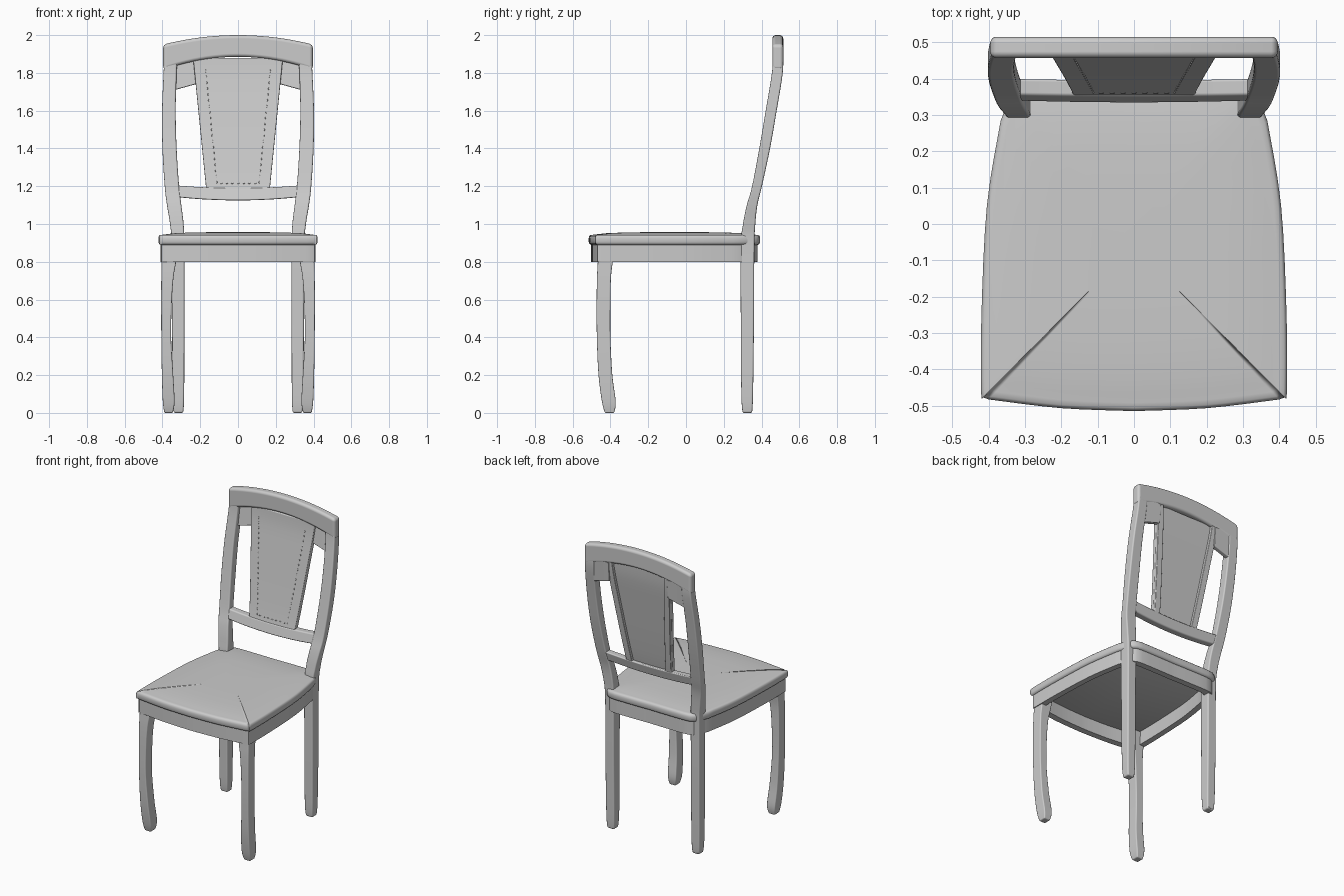
import bpy, bmesh
from mathutils import Vector

old = bpy.data.objects.get("Cube")
if old:
    bpy.data.objects.remove(old, do_unlink=True)

grey = bpy.data.materials.new("light_grey")
grey.use_nodes = True
grey.diffuse_color = (0.6, 0.6, 0.6, 1)
bsdf = grey.node_tree.nodes["Principled BSDF"]
bsdf.inputs["Base Color"].default_value = (0.6, 0.6, 0.6, 1)
bsdf.inputs["Roughness"].default_value = 0.6


def smooth(rows, n=5):
    """Catmull-Rom sampling through rows of numbers."""
    rows = [Vector(r) for r in rows]
    out = []
    for i in range(len(rows) - 1):
        a, b, c, d = rows[max(i - 1, 0)], rows[i], rows[i + 1], rows[min(i + 2, len(rows) - 1)]
        for k in range(n):
            t = k / n
            out.append(0.5 * (2 * b + (c - a) * t + (2 * a - 5 * b + 4 * c - d) * t * t
                              + (3 * b - a - 3 * c + d) * t ** 3))
    return out + [rows[-1]]


def loft(name, rings, bevel=0.0, wrap=False):
    """Skin closed rings of equal length; cap the ends, or wrap to a loop."""
    bm = bmesh.new()
    loops = [[bm.verts.new(p) for p in ring] for ring in rings]
    pairs = list(zip(loops, loops[1:])) + ([(loops[-1], loops[0])] if wrap else [])
    for a, b in pairs:
        for i in range(len(a)):
            j = (i + 1) % len(a)
            bm.faces.new((a[i], a[j], b[j], b[i]))
    if not wrap:
        bm.faces.new(loops[0])
        bm.faces.new(loops[-1])
    bmesh.ops.recalc_face_normals(bm, faces=bm.faces)
    return finish(name, bm, bevel)


def finish(name, bm, bevel=0.0):
    mesh = bpy.data.meshes.new(name)
    bm.to_mesh(mesh)
    bm.free()
    for p in mesh.polygons:
        p.use_smooth = True
    mesh.materials.append(grey)
    ob = bpy.data.objects.new(name, mesh)
    bpy.context.collection.objects.link(ob)
    if bevel:
        m = ob.modifiers.new("soft_edges", "BEVEL")
        m.width, m.segments = bevel, 4
        m.limit_method, m.angle_limit = "ANGLE", 0.7
        m.harden_normals = True
    return ob


def upright(name, rows, side, bevel):
    """Vertical bar from rows of (z, x0, x1, y0, y1)."""
    rings = [[(side * x0, y0, z), (side * x1, y0, z), (side * x1, y1, z), (side * x0, y1, z)]
             for z, x0, x1, y0, y1 in rows]
    return loft(name, rings, bevel)


def crossbar(name, x0, x1, low, high, front, back, bevel, steps=20):
    """Horizontal bar along x; low, high, front and back are functions."""
    rings = []
    for i in range(steps + 1):
        x = x0 + (x1 - x0) * i / steps
        lo, hi = low(x), high(x)
        rings.append([(x, front(lo), lo), (x, back(lo), lo), (x, back(hi), hi), (x, front(hi), hi)])
    return loft(name, rings, bevel)


# Rear legs running up into the leaning back posts
post = smooth([
    (0.0, 0.29, 0.34, 0.3, 0.35), (0.1, 0.285, 0.346, 0.293, 0.355),
    (0.5, 0.284, 0.349, 0.29, 0.36), (0.88, 0.284, 0.35, 0.29, 0.362),
    (1.0, 0.288, 0.36, 0.302, 0.367), (1.1, 0.3, 0.376, 0.322, 0.378),
    (1.2, 0.312, 0.388, 0.35, 0.402), (1.4, 0.325, 0.4, 0.388, 0.445),
    (1.6, 0.33, 0.402, 0.422, 0.48), (1.8, 0.325, 0.394, 0.455, 0.512),
    (1.91, 0.32, 0.388, 0.463, 0.512)])

# Front legs, straight outside, flared at the top and kicked back at the foot
leg = smooth([
    (0.0, 0.345, 0.39, -0.43, -0.38), (0.06, 0.336, 0.398, -0.445, -0.372),
    (0.2, 0.343, 0.403, -0.463, -0.39), (0.4, 0.354, 0.406, -0.472, -0.4),
    (0.6, 0.35, 0.407, -0.473, -0.4), (0.72, 0.341, 0.406, -0.471, -0.397),
    (0.8, 0.328, 0.404, -0.467, -0.388), (0.89, 0.32, 0.403, -0.464, -0.38)])

for label, side in (("left", 1), ("right", -1)):
    upright(label + "_back_post", post, side, 0.018)
    upright(label + "_front_leg", leg, side, 0.02)

# Seat outline: bowed front, sides tapering to the rear
half = smooth([(0, -0.515), (0.2, -0.507), (0.4, -0.483)], 4)
half += smooth([(0.416, -0.477), (0.421, -0.46), (0.42, -0.25), (0.405, 0.05),
                (0.367, 0.285)], 4)
half += smooth([(0.345, 0.34), (0.3, 0.387), (0.15, 0.392), (0, 0.39)], 3)
outline = half + [Vector((-p.x, p.y)) for p in reversed(half[1:-1])]


def scaled(s, z):
    return [(p.x * s, -0.06 + (p.y + 0.06) * s, z) for p in outline]


# Seat slab with a rounded rim and a gently domed top
rim = [(0.972, 0.89), (0.99, 0.894), (1, 0.904), (1, 0.926), (0.994, 0.936), (0.98, 0.942),
       (0.95, 0.943), (0.9, 0.946), (0.8, 0.951), (0.6, 0.955), (0.3, 0.957)]
loft("seat", [scaled(s, z) for s, z in rim])

# Apron ring under the seat
loft("apron", [scaled(0.972, 0.8), scaled(0.972, 0.895), scaled(0.88, 0.895), scaled(0.88, 0.8)],
     0.006, wrap=True)


# Front surface of the leaning back at height z
def lean(z):
    rows = [(r[0], r[3]) for r in post]
    for (za, ya), (zb, yb) in zip(rows, rows[1:]):
        if za <= z <= zb:
            return ya + (yb - ya) * (z - za) / (zb - za)
    return rows[-1][1]


# Arched crest rail
crest = crossbar("crest_rail", -0.396, 0.396,
                 lambda x: 1.885 - 0.045 * (x / 0.32) ** 2,
                 lambda x: 2.0 - 0.05 * (x / 0.396) ** 2,
                 lambda z: 0.457, lambda z: 0.515, 0.018)

# Lower back rail, sagging slightly
crossbar("lower_back_rail", -0.32, 0.32,
         lambda x: 1.125 + 0.015 * (x / 0.3) ** 2,
         lambda x: 1.19 + 0.012 * (x / 0.3) ** 2,
         lambda z: lean(z) + 0.004, lambda z: lean(z) + 0.05, 0.008)


# Splat half width at height z
def splat_half(z):
    return 0.168 + (z - 1.18) * 0.1


heights = [1.17 + 0.71 * i / 14 for i in range(15)]
loft("back_splat", [[(-splat_half(z), lean(z) + 0.008, z), (splat_half(z), lean(z) + 0.008, z),
                     (splat_half(z), lean(z) + 0.03, z), (-splat_half(z), lean(z) + 0.03, z)]
                    for z in heights], 0.006)

for label, side in (("left", 1), ("right", -1)):
    # Raised strip along each rear edge of the splat
    upright(label + "_splat_strip",
            [(z, splat_half(z) - 0.045, splat_half(z) - 0.002, lean(z) + 0.02, lean(z) + 0.048)
             for z in heights], side, 0.005)
    # Bracket below the crest rail, flush with its back
    crossbar(label + "_crest_bracket", side * 0.215, side * 0.34,
             lambda x: 1.737 - 0.025 * (abs(x) - 0.235) / 0.09, lambda x: 1.87,
             lambda z: lean(z) + 0.027, lambda z: min(lean(z) + 0.057, 0.513), 0.005, 4)

# Small stitches down the splat and around the seat pad
bm = bmesh.new()


def stitch(center, size):
    made = bmesh.ops.create_icosphere(bm, subdivisions=1, radius=1)["verts"]
    bmesh.ops.scale(bm, verts=made, vec=size)
    bmesh.ops.translate(bm, verts=made, vec=center)


for side in (1, -1):
    for i in range(20):
        z = 1.22 + 0.031 * i
        stitch((side * (splat_half(z) - 0.06), lean(z) + 0.008, z), (0.003, 0.003, 0.008))
for i in range(7):
    stitch((-0.09 + 0.03 * i, lean(1.215) + 0.008, 1.215), (0.008, 0.003, 0.003))
finish("splat_stitching", bm)
